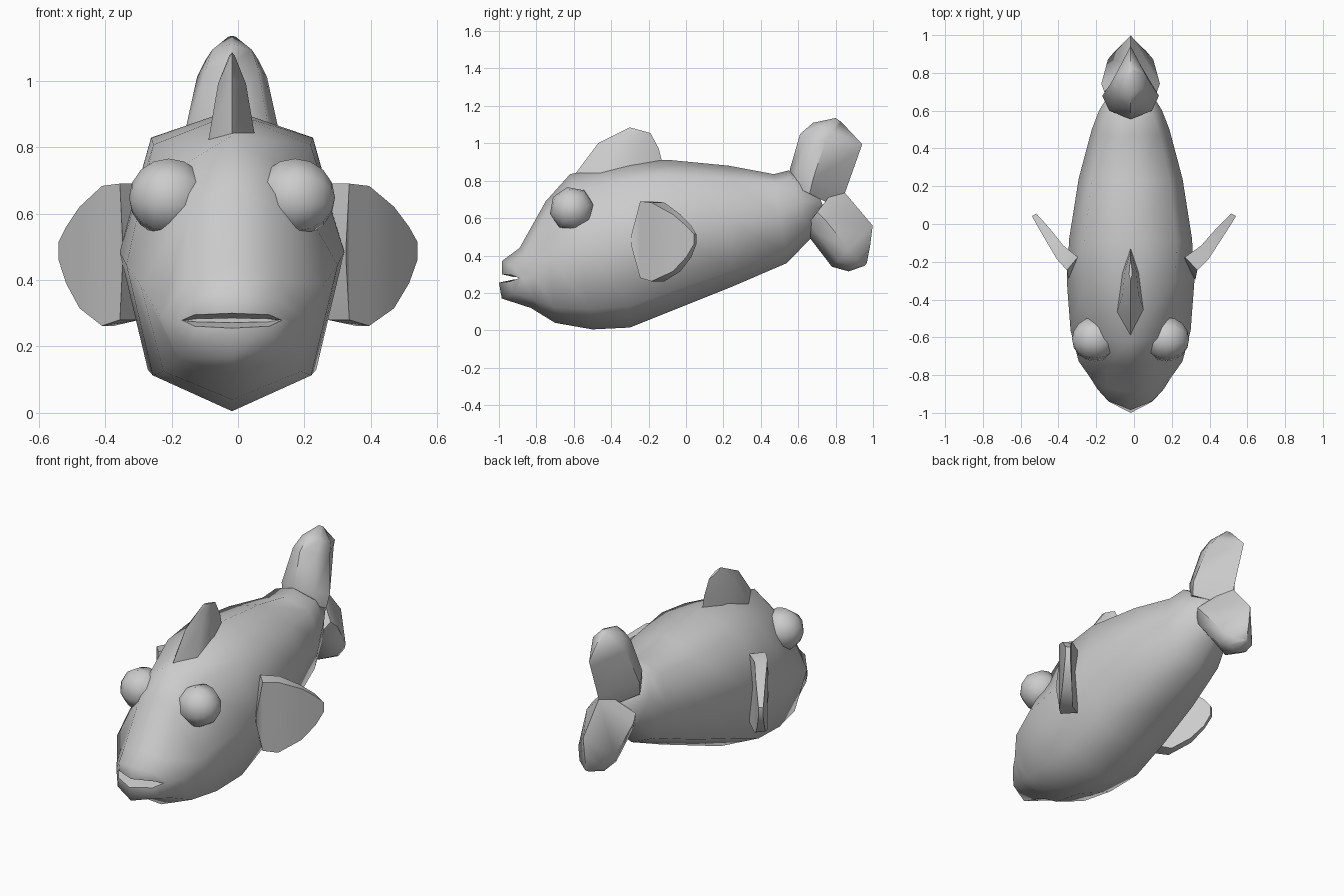
import bpy, bmesh, math
from mathutils import Vector, Matrix

if "Cube" in bpy.data.objects:
    bpy.data.objects.remove(bpy.data.objects["Cube"])

CX = -0.018  # the body sits slightly right of the middle

grey = bpy.data.materials.new("plain grey")
grey.use_nodes = True
COLOUR = (0.6, 0.6, 0.6, 1)
grey.diffuse_color = COLOUR
grey.node_tree.nodes["Principled BSDF"].inputs["Base Color"].default_value = COLOUR


def finish(name, bm, angle):
    """Turn a bmesh into a shaded, coloured object."""
    bmesh.ops.recalc_face_normals(bm, faces=bm.faces)
    mesh = bpy.data.meshes.new(name)
    bm.to_mesh(mesh)
    bm.free()
    mesh.materials.append(grey)
    ob = bpy.data.objects.new(name, mesh)
    bpy.context.collection.objects.link(ob)
    bpy.ops.object.select_all(action='DESELECT')
    bpy.context.view_layer.objects.active = ob
    ob.select_set(True)
    bpy.ops.object.shade_smooth_by_angle(angle=math.radians(angle))
    return ob


def loft(name, rings, angle):
    """Skin a list of equal-length point rings and cap both ends."""
    bm = bmesh.new()
    loops = [[bm.verts.new(p) for p in ring] for ring in rings]
    n = len(loops[0])
    for a, b in zip(loops, loops[1:]):
        for i in range(n):
            j = (i + 1) % n
            bm.faces.new((a[i], a[j], b[j], b[i]))
    bm.faces.new(loops[0])
    bm.faces.new(loops[-1])
    return finish(name, bm, angle)


def section(start, end, width, profile, bow=0.0):
    """Mirrored ring between two (y, z) points; profile is (fraction, width factor)."""
    def point(t, k, side):
        y = start[0] + (end[0] - start[0]) * t + bow * k * k
        z = start[1] + (end[1] - start[1]) * t
        return Vector((CX + side * width * k, y, z))
    right = [point(t, k, 1) for t, k in profile]
    left = [point(t, k, -1) for t, k in profile[1:-1]]
    return right + left[::-1]


# Body: top point, bottom point, half width, shoulder factor, bow
body_rings = [
    ((-0.92, 0.285), (-0.92, 0.272), 0.14, 0.75, 0.06),   # mouth crease
    ((-0.985, 0.30), (-1.0, 0.255), 0.15, 0.75, 0.10),    # inner lips
    ((-0.985, 0.37), (-0.985, 0.17), 0.175, 0.65, 0.11),  # outer lips
    ((-0.89, 0.44), (-0.83, 0.12), 0.215, 0.60, 0.05),
    ((-0.75, 0.69), (-0.70, 0.04), 0.275, 0.45, 0.0),
    ((-0.62, 0.835), (-0.50, 0.005), 0.318, 0.45, 0.0),
    ((-0.30, 0.90), (-0.30, 0.015), 0.338, 0.70, 0.0),
    ((-0.10, 0.912), (-0.05, 0.115), 0.325, 0.75, 0.0),
    ((0.23, 0.88), (0.25, 0.235), 0.275, 0.75, 0.0),
    ((0.47, 0.835), (0.54, 0.36), 0.205, 0.75, 0.0),
    ((0.55, 0.855), (0.665, 0.49), 0.165, 0.75, 0.0),
    ((0.70, 0.75), (0.75, 0.62), 0.09, 0.75, 0.0),
]
loft("body", [section(a, b, w, [(0, 0), (0.105, s), (0.47, 1), (0.87, 0.75), (1, 0)], bow)
              for a, b, w, s, bow in body_rings], 65)

# Tail lobes: rounded in front, ridged behind
LOBE = [(0, 0), (0.15, 0.75), (0.42, 1), (1, 0)]
upper = [((0.56, 0.78), (0.80, 0.66), 0.14),
         ((0.555, 0.86), (0.85, 0.735), 0.15),
         ((0.61, 1.05), (0.93, 0.96), 0.105),
         ((0.68, 1.11), (0.942, 0.995), 0.08),
         ((0.80, 1.135), (0.83, 1.115), 0.015)]
lower = [((0.63, 0.54), (0.80, 0.76), 0.14),
         ((0.665, 0.49), (0.85, 0.735), 0.155),
         ((0.78, 0.34), (0.998, 0.56), 0.12),
         ((0.87, 0.315), (0.985, 0.455), 0.08),
         ((0.955, 0.345), (0.967, 0.36), 0.015)]
for name, rings in (("upper_tail_lobe", upper), ("lower_tail_lobe", lower)):
    loft(name, [section(a, b, w, LOBE) for a, b, w in rings], 50)

# Back fin: sharp wedge
back_fin = [((-0.62, 0.80), (-0.115, 0.85), 0.072),
            ((-0.47, 1.0), (-0.145, 0.97), 0.042),
            ((-0.30, 1.085), (-0.19, 1.055), 0.008)]
loft("back_fin", [section(a, b, w, [(0, 0), (0.3, 1), (0.7, 0.7), (1, 0)])
                  for a, b, w in back_fin], 40)

# Side fins: outer (x, y), inner (x, y), top z, bottom z
side_fin = [((0.325, -0.295), (0.25, -0.20), 0.50, 0.46),
            ((0.335, -0.245), (0.27, -0.175), 0.69, 0.28),
            ((0.395, -0.185), (0.355, -0.115), 0.683, 0.262),
            ((0.47, -0.07), (0.43, -0.03), 0.62, 0.315),
            ((0.515, 0.0), (0.487, 0.028), 0.56, 0.39),
            ((0.54, 0.042), (0.515, 0.055), 0.515, 0.46)]
for name, place in (("left_side_fin", lambda x: x),
                    ("right_side_fin", lambda x: -(0.9 * x + 0.054))):
    loft(name, [[(place(o[0]), o[1], top), (place(i[0]), i[1], top),
                 (place(i[0]), i[1], low), (place(o[0]), o[1], low)]
                for o, i, top, low in side_fin], 40)

# Eyes: low-sided balls with poles pointing sideways
for name, side in (("left_eye", 1), ("right_eye", -1)):
    bm = bmesh.new()
    turn = Matrix.Rotation(math.radians(90), 4, 'Y') @ Matrix.Rotation(math.radians(12), 4, 'Z')
    bmesh.ops.create_uvsphere(bm, u_segments=8, v_segments=8, radius=0.12,
                              matrix=Matrix.Translation((CX + side * 0.19, -0.61, 0.648)) @ turn)
    finish(name, bm, 65)
